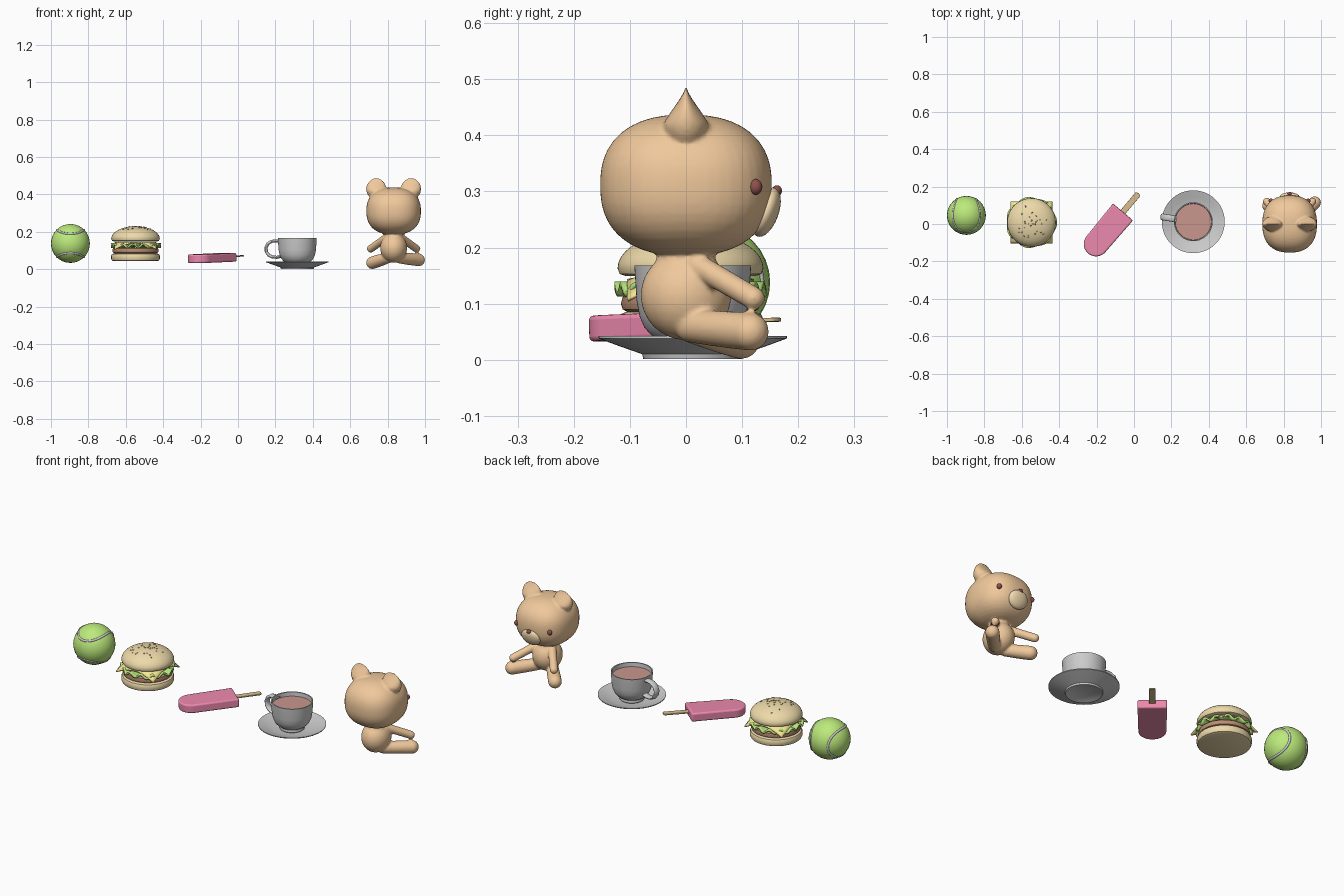
import bpy, bmesh, random
from math import sin, cos, pi, sqrt, radians
from mathutils import Matrix, Vector, Euler

if "Cube" in bpy.data.objects:
    bpy.data.objects.remove(bpy.data.objects["Cube"])

random.seed(3)


def material(name, rgb):
    m = bpy.data.materials.new(name)
    m.diffuse_color = (*rgb, 1)
    m.use_nodes = True
    m.node_tree.nodes["Principled BSDF"].inputs["Base Color"].default_value = m.diffuse_color
    return m


GREEN = material("felt_green", (0.50, 0.82, 0.20))
BUN = material("bun", (0.85, 0.70, 0.40))
SEED = material("seed", (0.55, 0.42, 0.20))
MEAT = material("meat", (0.50, 0.27, 0.17))
CHEESE = material("cheese", (0.93, 0.80, 0.30))
LEAF = material("leaf", (0.47, 0.78, 0.20))
PINK = material("ice_pink", (0.85, 0.25, 0.42))
WOOD = material("wood", (0.72, 0.53, 0.28))
TEA = material("tea", (0.58, 0.31, 0.27))
FUR = material("fur", (0.87, 0.58, 0.33))
MUZZLE = material("muzzle", (0.90, 0.70, 0.43))
DARK = material("dark", (0.28, 0.08, 0.07))


def make(name, bm, mat=None, angle=40):
    bmesh.ops.recalc_face_normals(bm, faces=bm.faces)
    me = bpy.data.meshes.new(name)
    bm.to_mesh(me)
    bm.free()
    ob = bpy.data.objects.new(name, me)
    bpy.context.collection.objects.link(ob)
    if mat:
        me.materials.append(mat)
    bpy.ops.object.select_all(action='DESELECT')
    bpy.context.view_layer.objects.active = ob
    ob.select_set(True)
    bpy.ops.object.shade_smooth_by_angle(angle=radians(angle))
    return ob


def blob(bm, loc, size, rot=(0, 0, 0), seg=32):
    mx = Matrix.LocRotScale(Vector(loc), Euler(rot), Vector(size))
    return bmesh.ops.create_uvsphere(bm, u_segments=seg, v_segments=seg // 2, radius=1, matrix=mx)["verts"]


def ball(name, loc, size, mat, rot=(0, 0, 0)):
    bm = bmesh.new()
    blob(bm, loc, size, rot)
    return make(name, bm, mat)


def lathe(name, profile, loc, mat=None, seg=64):
    bm = bmesh.new()
    vs = [bm.verts.new((r, 0, z)) for r, z in profile]
    es = [bm.edges.new(p) for p in zip(vs, vs[1:])]
    bmesh.ops.spin(bm, geom=vs + es, axis=(0, 0, 1), cent=(0, 0, 0), angle=2 * pi, steps=seg)
    bmesh.ops.remove_doubles(bm, verts=bm.verts, dist=1e-5)
    bmesh.ops.translate(bm, verts=bm.verts, vec=loc)
    return make(name, bm, mat)


def tube(name, pts, depth, cyclic=False, mat=None):
    cu = bpy.data.curves.new(name, 'CURVE')
    cu.dimensions = '3D'
    cu.bevel_depth, cu.bevel_resolution = depth, 3
    sp = cu.splines.new('POLY')
    sp.points.add(len(pts) - 1)
    for p, c in zip(sp.points, pts):
        p.co = (*c, 1)
    sp.use_cyclic_u = cyclic
    ob = bpy.data.objects.new(name, cu)
    bpy.context.collection.objects.link(ob)
    if mat:
        cu.materials.append(mat)
    return ob


# Tennis ball with its wandering seam
R, c = 0.104, Vector((-0.896, 0.046, 0.138))
ball("tennis_ball", c, (R, R, R), GREEN)
seam = []
for i in range(96):
    t = 2 * pi * i / 96
    x, y = 0.75 * cos(t) + 0.25 * cos(3 * t), 0.75 * sin(t) - 0.25 * sin(3 * t)
    d = Vector(((y - x) / sqrt(2), -0.866 * sin(2 * t), (x + y) / sqrt(2)))
    seam.append(c + d.normalized() * R * 0.975)
tube("ball_seam", seam, 0.006, True)

# Burger
b = Vector((-0.548, 0.008, 0))
lathe("bottom_bun", [(0, .043), (.115, .043), (.126, .047), (.13, .056), (.13, .072), (.126, .081), (.115, .085), (0, .085)], b, BUN)
lathe("patty", [(0, .085), (.112, .085), (.121, .09), (.124, .1), (.121, .112), (.112, .117), (0, .117)], b, MEAT)
lathe("top_bun", [(0, .149), (.115, .149), (.126, .153), (.13, .163)]
      + [(.13 * cos(a * pi / 20), .163 + .067 * sin(a * pi / 20)) for a in range(1, 10)] + [(0, .23)], b, BUN)

# Wavy lettuce ring
bm = bmesh.new()
rings = []
for r, amp in ((0.0, 0), (.08, .001), (.105, .005), (.122, .009), (.134, .009)):
    rings.append([bm.verts.new((b.x + r * cos(a) * (1 + amp * 3 * cos(7 * a)), b.y + r * sin(a) * (1 + amp * 3 * cos(7 * a)),
                                .126 + amp * sin(14 * a))) for a in (2 * pi * k / 112 for k in range(112))])
for p, q in zip(rings, rings[1:]):
    for k in range(112):
        bm.faces.new((p[k], p[k - 1], q[k - 1], q[k]))
bmesh.ops.remove_doubles(bm, verts=bm.verts, dist=1e-5)
m = make("lettuce", bm, LEAF, 80).modifiers.new("thick", 'SOLIDIFY')
m.thickness, m.offset = 0.009, 0

# Cheese square with drooping corners
bm = bmesh.new()
bmesh.ops.create_grid(bm, x_segments=16, y_segments=16, size=0.112)
for v in bm.verts:
    r = v.co.length
    v.co.z = 0.144 - 1.0 * max(0, r - .108) ** 1.0 * .75
    v.co += b
m = make("cheese", bm, CHEESE, 60).modifiers.new("thick", 'SOLIDIFY')
m.thickness, m.offset = 0.006, 0

# Sesame seeds
bm = bmesh.new()
for i in range(32):
    a, e = random.uniform(0, 2 * pi), random.uniform(0.75, 1.5)
    p = b + Vector((.13 * cos(e) * cos(a), .13 * cos(e) * sin(a), .163 + .067 * sin(e)))
    blob(bm, p, (.0048, .003, .0025), (0, 0, random.uniform(0, pi)), 8)
make("sesame_seeds", bm, SEED)


# Ice lolly: extruded outlines in a common tilted frame
def slab(name, outline, z0, z1, bevel, mat):
    bm = bmesh.new()
    f = bm.faces.new([bm.verts.new((x, y, z0)) for x, y in outline])
    top = bmesh.ops.extrude_face_region(bm, geom=[f])["geom"]
    bmesh.ops.translate(bm, verts=[g for g in top if isinstance(g, bmesh.types.BMVert)], vec=(0, 0, z1 - z0))
    ob = make(name, bm, mat)
    m = ob.modifiers.new("round", 'BEVEL')
    m.width, m.segments, m.limit_method = bevel, 3, 'ANGLE'
    ob.matrix_world = (Matrix.Translation((-0.059, 0.064, 0.064)) @ Matrix.Rotation(radians(-40), 4, 'Z')
                       @ Matrix.Rotation(radians(1.8), 4, 'X'))


arc = [(.066 * cos(a * pi / 24), -.223 - .066 * sin(a * pi / 24)) for a in range(25)]
slab("lolly_body", [(-.07, 0), (.07, 0)] + arc, -.023, .023, .008, PINK)
tip = [(.016 * cos(a * pi / 8), .122 + .008 * sin(a * pi / 8)) for a in range(9)]
slab("lolly_stick", [(-.016, -.06), (.016, -.06)] + tip, 0, .007, .0015, WOOD)

# Cup, saucer, tea and handle
s = Vector((0.317, 0.012, 0))
lathe("saucer", [(0, .004), (.078, .004), (.082, .001), (.088, .001), (.09, .01), (.13, .024), (.168, .038), (.168, .042),
                 (.13, .03), (.09, .017), (0, .015)], s)
lathe("cup", [(0, .018), (.058, .018), (.062, .022), (.06, .034), (.072, .042), (.086, .057), (.095, .078), (.1, .105), (.104, .168),
              (.098, .168), (.094, .105), (.085, .07), (.06, .045), (0, .04)], s)
lathe("tea", [(0, .146), (.0965, .146)], s, TEA)
path = [(-.092, .148), (-.115, .152), (-.14, .149), (-.16, .136), (-.17, .115), (-.167, .092), (-.153, .074), (-.132, .065), (-.11, .064), (-.088, .07)]
h = tube("cup_handle", [(x, 0, z) for x, z in path], 0.0085)
h.scale = (1, 2.1, 1)
h.location = s
h.rotation_euler = (0, 0, radians(-9))

# Bear body: overlapping volumes fused into one skin
t = Vector((0.832, 0, 0))
bm = bmesh.new()
for v in blob(bm, (0, 0, 0), (1, 1, 1), seg=48):
    n = sum(abs(k) ** 2.4 for k in v.co) ** (1 / 2.4)
    v.co = t + Vector((v.co.x * .146, v.co.y * .153, v.co.z * .126)) / n + Vector((0, 0, .311))
blob(bm, t + Vector((0, 0, .115)), (.072, .081, .08))
blob(bm, t + Vector((0, 0, .17)), (.05, .055, .04))


def limb(a, e, r0, r1):
    a, e = Vector(a), Vector(e)
    for i in range(13):
        k = i / 12
        r = r0 + (r1 - r0) * sin(k * pi / 2)
        blob(bm, t + a.lerp(e, k), (r, r, r), seg=20)


for sx in (-1, 1):
    for v in blob(bm, (0, 0, 0), (.054, .042, .058)):
        v.co.y *= min(1, max(.12, (.058 - v.co.z) / .07))
        v.co += t + Vector((sx * .093, 0, .43))
    limb((sx * .04, .02, .168), (sx * .122, .12, .11), .022, .021)
limb((-.035, .01, .06), (-.113, .098, .035), .03, .034)
limb((.035, .01, .06), (.134, .114, .05), .03, .034)
bear = make("bear_body", bm, FUR)
m = bear.modifiers.new("fuse", 'REMESH')
m.mode, m.voxel_size, m.use_smooth_shade = 'VOXEL', 0.005, True
m = bear.modifiers.new("soften", 'SMOOTH')
m.factor, m.iterations = 0.5, 6

# Bear face, looking towards +y
ball("bear_muzzle", t + Vector((0, .143, .263)), (.054, .022, .046), MUZZLE, (radians(-20), 0, 0))
ball("bear_nose", t + Vector((0, .162, .301)), (.013, .009, .01), DARK)
for side, sx in (("left", -1), ("right", 1)):
    ball(side + "_bear_eye", t + Vector((sx * .1, .124, .308)), (.012, .012, .014), DARK)
